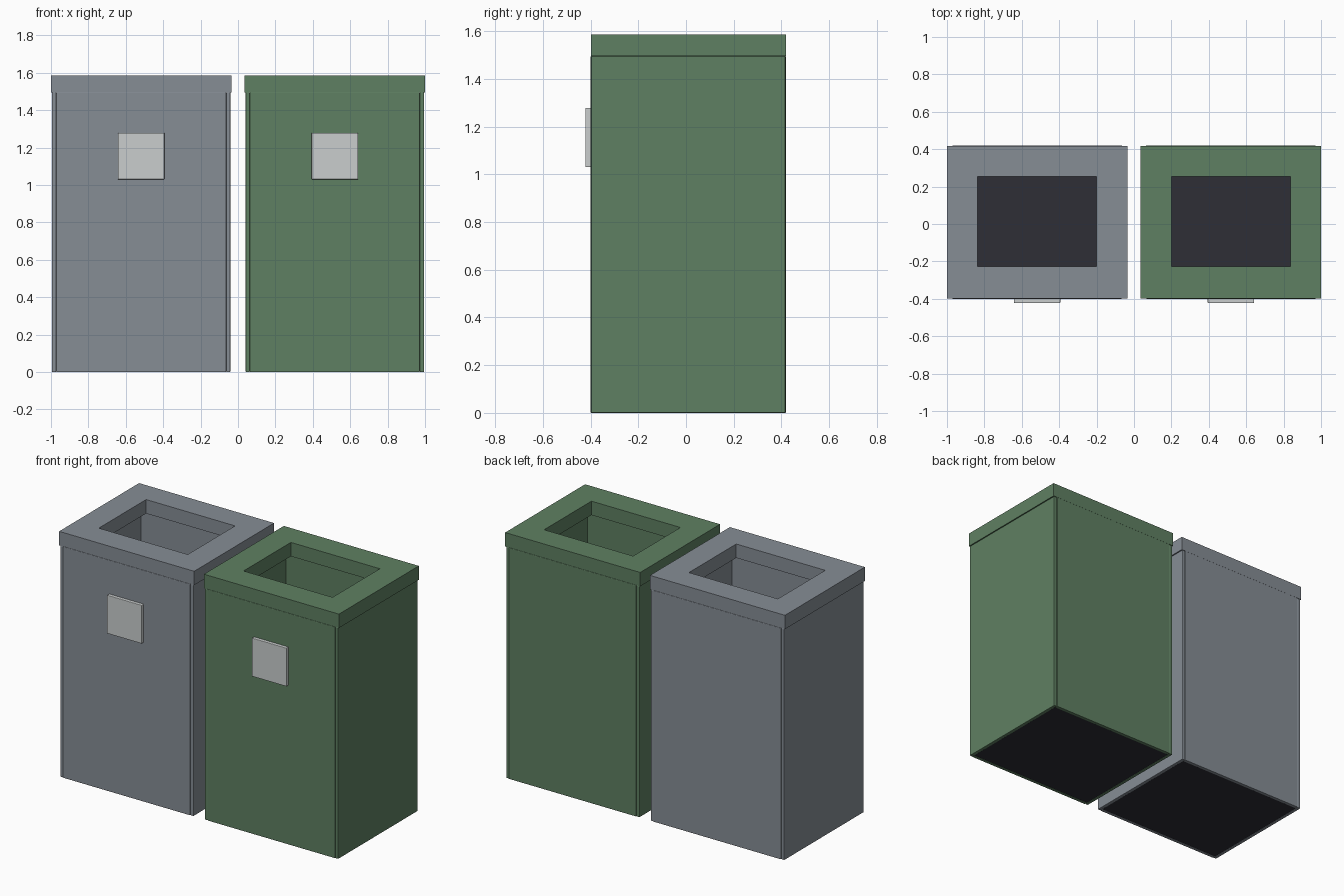
import bpy, bmesh

if "Cube" in bpy.data.objects:
    bpy.data.objects.remove(bpy.data.objects["Cube"])


def srgb(r, g, b):
    f = lambda c: c / 12.92 if c <= 0.04045 else ((c + 0.055) / 1.055) ** 2.4
    return (f(r / 255), f(g / 255), f(b / 255), 1.0)


def material(name, rgb):
    m = bpy.data.materials.new(name)
    m.diffuse_color = srgb(*rgb)
    m.use_nodes = True
    m.node_tree.nodes["Principled BSDF"].inputs["Base Color"].default_value = m.diffuse_color
    return m


GREY = material("slate_grey", (134, 141, 149))
GREEN = material("bin_green", (95, 128, 98))
DARK = material("dark_base", (46, 46, 54))
LIGHT = material("light_grey", (202, 206, 206))


def finish(name, bm, mat):
    bmesh.ops.recalc_face_normals(bm, faces=bm.faces)
    me = bpy.data.meshes.new(name)
    bm.to_mesh(me)
    bm.free()
    me.materials.append(mat)
    ob = bpy.data.objects.new(name, me)
    bpy.context.collection.objects.link(ob)
    return ob


def box(name, x, y, z, mat, bevel=0.0):
    """Box given by (min, max) ranges, with optional chamfered edges."""
    bm = bmesh.new()
    bmesh.ops.create_cube(bm, size=1)
    for v in bm.verts:
        v.co = [r[0] if c < 0 else r[1] for c, r in zip(v.co, (x, y, z))]
    if bevel:
        bmesh.ops.bevel(bm, geom=bm.edges[:], offset=bevel, segments=2,
                        profile=0.5, affect='EDGES')
    return finish(name, bm, mat)


def frame(name, outer, inner, z, mat):
    """Rectangular ring: outer and inner are (x0, x1, y0, y1)."""
    bm = bmesh.new()
    rings = []
    for (x0, x1, y0, y1), h in ((outer, z[0]), (outer, z[1]),
                                (inner, z[1]), (inner, z[0])):
        rings.append([bm.verts.new((x, y, h)) for x, y in
                      ((x0, y0), (x1, y0), (x1, y1), (x0, y1))])
    for k in range(4):
        a, b = rings[k], rings[(k + 1) % 4]
        for i in range(4):
            j = (i + 1) % 4
            bm.faces.new((a[i], a[j], b[j], b[i]))
    return finish(name, bm, mat)


BACK, FRONT = 0.42, -0.40
TOP = 1.495
WALL = 0.022

for side, cx, mat in (("grey", -0.5175, GREY), ("green", 0.5175, GREEN)):
    hw = 0.477  # half width of the body
    # side panels
    for tag, s in (("left", -1), ("right", 1)):
        xs = sorted((cx + s * hw, cx + s * (hw - WALL)))
        box(f"{side}_bin_{tag}_panel", xs, (FRONT + 0.003, BACK - 0.003),
            (0, TOP), mat, 0.004)
    # front and back panels, set between the sides and slightly proud
    xs = (cx - hw + WALL, cx + hw - WALL)
    box(f"{side}_bin_front_panel", xs, (FRONT, FRONT + WALL), (0, TOP), mat, 0.004)
    box(f"{side}_bin_back_panel", xs, (BACK - WALL, BACK), (0, TOP), mat, 0.004)
    # dark floor
    box(f"{side}_bin_floor", xs, (FRONT + WALL, BACK - WALL), (0.002, 0.022), DARK)
    # lid with rectangular opening
    frame(f"{side}_bin_lid",
          (cx - 0.4825, cx + 0.4825, FRONT + 0.002, BACK - 0.002),
          (cx - 0.318, cx + 0.318, -0.228, 0.255), (TOP, 1.585), mat)
    # label plate on the front
    box(f"{side}_bin_label_plate", (cx - 0.124, cx + 0.124), (-0.422, FRONT + 0.002),
        (1.03, 1.278), LIGHT, 0.003)
